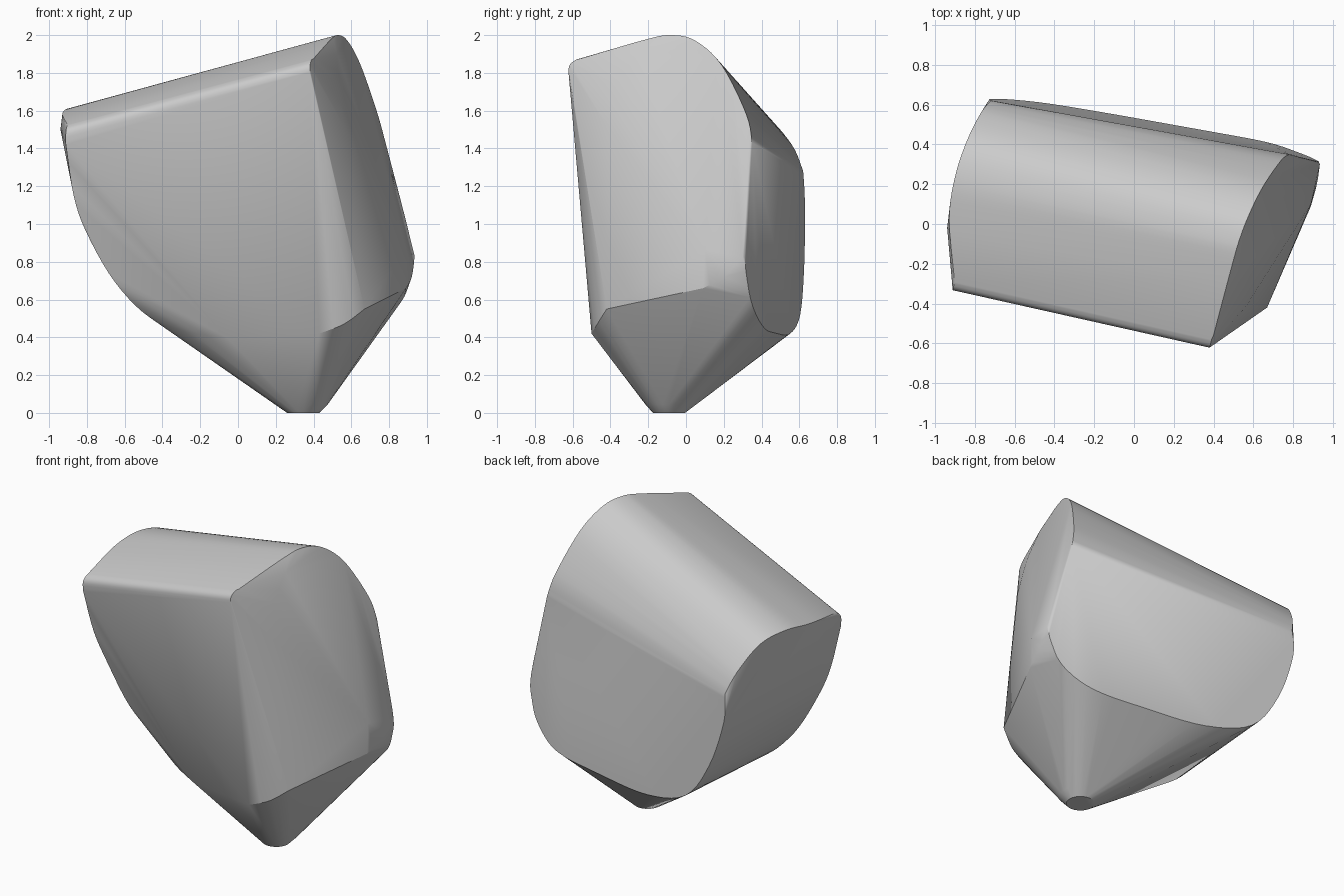
import bpy
import bmesh
import math
from mathutils import Vector

default_cube = bpy.data.objects.get("Cube")
if default_cube:
    bpy.data.objects.remove(default_cube, do_unlink=True)


def smooth_path(controls, steps=5):
    """Points of a Catmull-Rom curve through the control points."""
    pts = [Vector(c) for c in controls]
    last = len(pts) - 1
    result = []

    def pick(index):
        return pts[max(0, min(last, index))]

    for i in range(last):
        a, b, c, d = (pick(i + offset) for offset in (-1, 0, 1, 2))
        for step in range(steps):
            t = step / steps
            result.append(b + t * (c - a) / 2
                          + t * t * (a - 2.5 * b + 2 * c - d / 2)
                          + t * t * t * (1.5 * (b - c) + (d - a) / 2))
    result.append(pts[-1])
    return result


def back_point(x, z):
    """A point on the slightly turned back face, which bends away near its right edge."""
    bend = 0.15 * max(0, x - 0.7)
    return (x, 0.505 - 0.18 * x - 0.05 * (z - 1) - bend, z)


def ring(center, radius, height, sides=24):
    """A horizontal circle for the blunt foot."""
    angles = (math.tau * i / sides for i in range(sides))
    return [Vector((center[0] + radius * math.cos(a),
                    center[1] + radius * math.sin(a), height)) for a in angles]


def rounded_corner(x, y, z):
    """Soft corner where the front face rolls over into the sloping top."""
    return smooth_path([(x, y + 0.003, z - 0.05), (x, y, z), (x + 0.003, y + 0.012, z + 0.03),
                        (x + 0.01, y + 0.04, z + 0.05)], steps=3)


# Rounded outline of the back face, from upper right down and round to upper left
back_outline = smooth_path([back_point(x, z) for x, z in (
    (0.78, 1.43), (0.92, 0.88), (0.91, 0.7), (0.84, 0.56), (0.66, 0.45),
    (0.3, 0.42), (-0.1, 0.42), (-0.42, 0.52), (-0.61, 0.78), (-0.72, 1.1), (-0.72, 1.28))])

# Arched rim of the taller end, front to back
right_rim = smooth_path([
    (0.4, -0.56, 1.875), (0.49, -0.22, 1.975), (0.53, -0.08, 2.0), (0.58, 0.05, 1.97),
    (0.65, 0.19, 1.84), (0.74, 0.32, 1.58), (0.78, 0.35, 1.43)])

# Arched rim of the lower end, front to back
left_rim = smooth_path([
    (-0.9, -0.29, 1.525), (-0.93, 0.02, 1.58), (-0.9, 0.24, 1.61),
    (-0.84, 0.42, 1.57), (-0.77, 0.56, 1.42), (-0.72, 0.62, 1.28)])

# Curved lower front edge that sweeps from the lower end to the foot
lower_sweep = smooth_path([
    (-0.91, -0.33, 1.42), (-0.87, -0.28, 1.15), (-0.8, -0.24, 0.95), (-0.65, -0.22, 0.69),
    (-0.46, -0.2, 0.5), (-0.25, -0.3, 0.425), (-0.06, -0.39, 0.4)])

# Rounded lower edge of the taller end, with its narrow back strip
right_sweep = smooth_path([
    (0.43, -0.5, 0.42), (0.56, -0.47, 0.47), (0.67, -0.42, 0.55)])
right_corner = smooth_path([(0.89, 0.09, 0.66), (0.92, 0.2, 0.72), (0.935, 0.3, 0.83)])

# Soft shoulder between the front chamfer and the taller end, and the end's bend
shoulder = smooth_path([(0.525, -0.25, 1.9), (0.53, -0.37, 1.74), (0.56, -0.42, 1.52)])
end_bend = [Vector((0.89, 0.1, 0.86)), Vector((-0.94, -0.02, 1.5))]

# Blunt foot with a small bevel
foot = ring((0.345, -0.09), 0.085, 0) + ring((0.35, -0.09), 0.125, 0.045)

# One taut skin over all the outlines
bm = bmesh.new()
for outline in (back_outline, right_rim, left_rim, lower_sweep, right_sweep,
                right_corner, shoulder, end_bend, foot,
                rounded_corner(0.38, -0.622, 1.82), rounded_corner(-0.912, -0.333, 1.475)):
    for point in outline:
        bm.verts.new(point)
bmesh.ops.remove_doubles(bm, verts=bm.verts[:], dist=0.002)
bmesh.ops.convex_hull(bm, input=bm.verts[:], use_existing_faces=False)
loose = [v for v in bm.verts if not v.link_faces]
bmesh.ops.delete(bm, geom=loose, context='VERTS')
bmesh.ops.dissolve_limit(bm, angle_limit=math.radians(1), verts=bm.verts[:], edges=bm.edges[:])
bmesh.ops.recalc_face_normals(bm, faces=bm.faces[:])

mesh = bpy.data.meshes.new("faceted_body")
bm.to_mesh(mesh)
bm.free()
body = bpy.data.objects.new("faceted_body", mesh)
bpy.context.collection.objects.link(body)

# Single plain grey
grey = bpy.data.materials.new("plain_grey")
grey.use_nodes = True
color = (0.6, 0.6, 0.6, 1)
grey.diffuse_color = color
grey.node_tree.nodes["Principled BSDF"].inputs["Base Color"].default_value = color
mesh.materials.append(grey)

# Smooth shading that keeps the rims sharp
bpy.ops.object.select_all(action='DESELECT')
body.select_set(True)
bpy.context.view_layer.objects.active = body
bpy.ops.object.shade_smooth_by_angle(angle=math.radians(30))
